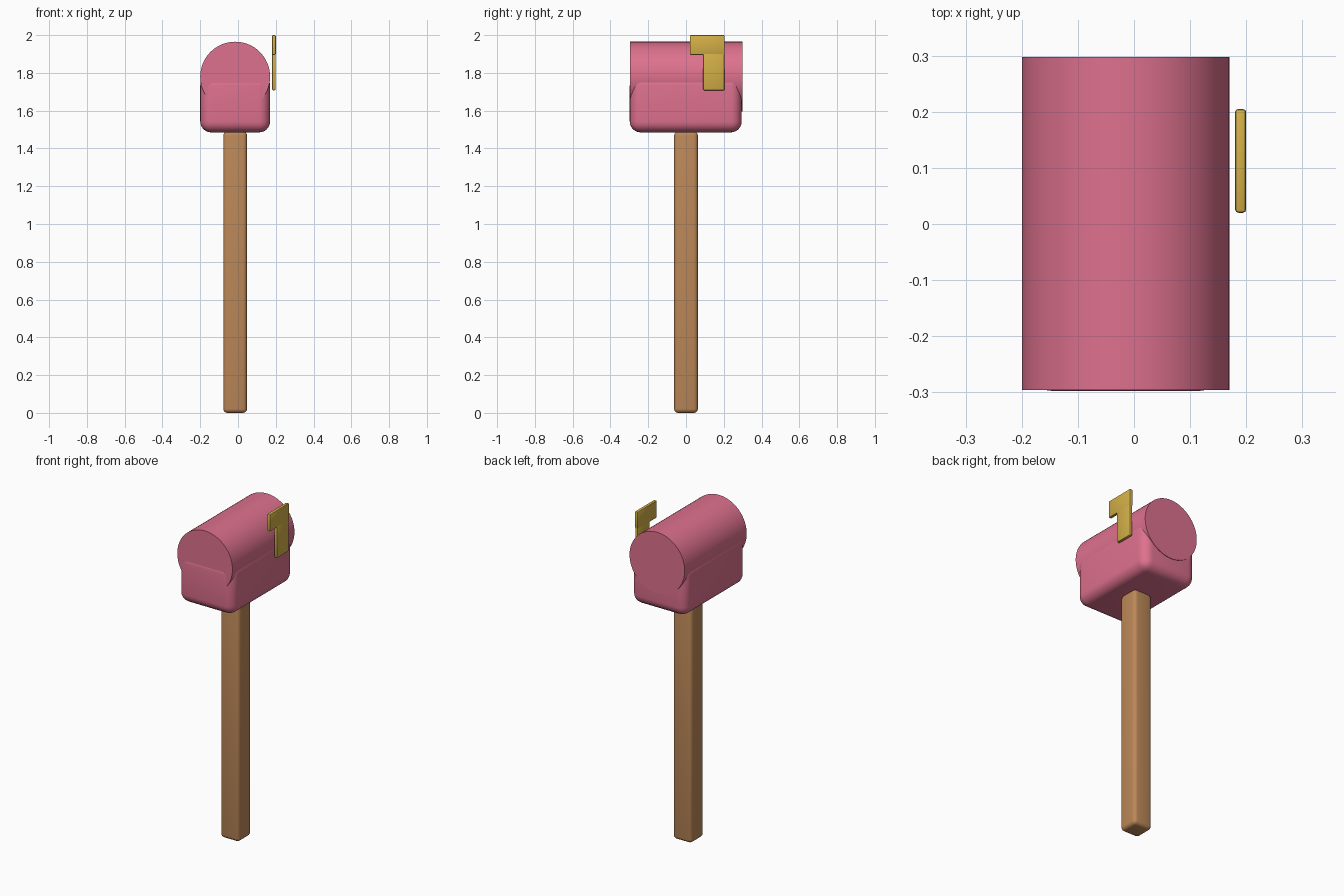
import bpy, bmesh, math

if "Cube" in bpy.data.objects:
    bpy.data.objects.remove(bpy.data.objects["Cube"])


def material(name, rgb):
    # sRGB 0-255 to linear
    lin = [((c / 255 + 0.055) / 1.055) ** 2.4 for c in rgb]
    m = bpy.data.materials.new(name)
    m.diffuse_color = (*lin, 1)
    m.use_nodes = True
    m.node_tree.nodes["Principled BSDF"].inputs["Base Color"].default_value = m.diffuse_color
    return m


pink = material("pink", (222, 113, 142))
gold = material("gold", (212, 176, 72))
wood = material("wood", (188, 136, 88))


def smooth(ob, angle=40):
    bpy.ops.object.select_all(action='DESELECT')
    ob.select_set(True)
    bpy.context.view_layer.objects.active = ob
    bpy.ops.object.shade_smooth_by_angle(angle=math.radians(angle))


def rounded_box(name, x, y, z, bevel, mat, segments=4):
    """Box from (min, max) ranges with rounded edges."""
    bm = bmesh.new()
    bmesh.ops.create_cube(bm, size=1)
    for v in bm.verts:
        for i, (lo, hi) in enumerate((x, y, z)):
            v.co[i] = lo if v.co[i] < 0 else hi
    bmesh.ops.bevel(bm, geom=bm.edges[:], offset=bevel, segments=segments,
                    profile=0.5, affect='EDGES')
    me = bpy.data.meshes.new(name)
    bm.to_mesh(me)
    bm.free()
    me.materials.append(mat)
    ob = bpy.data.objects.new(name, me)
    bpy.context.collection.objects.link(ob)
    smooth(ob)
    return ob


# wooden post
rounded_box("post", (-0.078, 0.048), (-0.063, 0.063), (0.0, 1.49), 0.022, wood)

# lower body of the box
rounded_box("box_base", (-0.2, 0.17), (-0.298, 0.295), (1.485, 1.79), 0.058, pink, 6)

# barrel roof
bpy.ops.mesh.primitive_cylinder_add(vertices=64, radius=0.185, depth=0.594,
                                    location=(-0.015, 0.001, 1.78),
                                    rotation=(math.pi / 2, 0, 0))
roof = bpy.context.object
roof.name = "barrel_roof"
roof.data.materials.append(pink)
smooth(roof)

# signal flag: stem and plate
rounded_box("flag_stem", (0.1805, 0.1995), (0.09, 0.204), (1.708, 1.915), 0.006, gold, 2)
rounded_box("flag_plate", (0.18, 0.2), (0.02, 0.205), (1.895, 2.0), 0.006, gold, 2)
